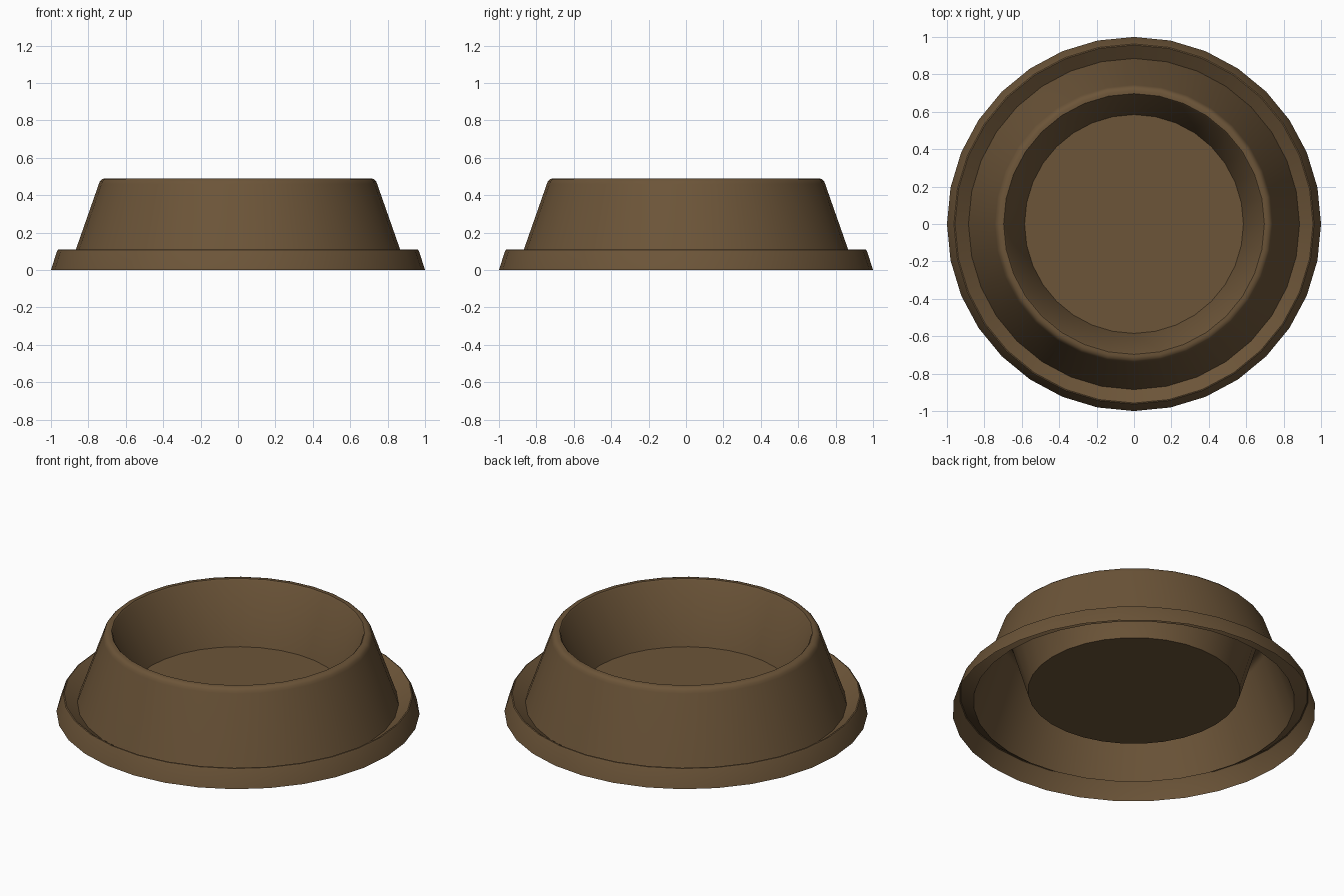
import bpy, bmesh
from math import radians
from mathutils import Vector

if "Cube" in bpy.data.objects:
    bpy.data.objects.remove(bpy.data.objects["Cube"])

SIDES = 32

# Half section of the pressed shell (radius, height), floor centre to foot edge
profile = [
    (0.0, 0.127), (0.585, 0.127),                       # dish floor
    (0.69, 0.482),                                      # inner wall
    (0.697, 0.490), (0.713, 0.490), (0.727, 0.486),     # rounded lip
    (0.738, 0.475), (0.744, 0.460),
    (0.885, 0.058),                                     # outer wall down to groove
    (0.957, 0.110), (0.963, 0.108), (0.968, 0.100),     # raised foot ring
    (1.0, 0.0),
]

# Revolve the section around z
bm = bmesh.new()
verts = [bm.verts.new((r, 0, z)) for r, z in profile]
edges = [bm.edges.new(pair) for pair in zip(verts, verts[1:])]
bmesh.ops.spin(bm, geom=verts + edges, cent=(0, 0, 0), axis=(0, 0, 1),
               angle=radians(360), steps=SIDES, use_merge=False)
bmesh.ops.remove_doubles(bm, verts=bm.verts[:], dist=1e-4)
bmesh.ops.recalc_face_normals(bm, faces=bm.faces[:])

# Make the floor face upward
floor = min(bm.faces, key=lambda f: f.calc_center_median().xy.length)
if floor.normal.dot(Vector((0, 0, 1))) < 0:
    bmesh.ops.reverse_faces(bm, faces=bm.faces[:])

mesh = bpy.data.meshes.new("pet_bowl")
bm.to_mesh(mesh)
bm.free()
bowl = bpy.data.objects.new("pet_bowl", mesh)
bpy.context.collection.objects.link(bowl)

# Brown finish
brown = bpy.data.materials.new("brown")
brown.diffuse_color = (0.15, 0.09, 0.04, 1)
brown.use_nodes = True
brown.node_tree.nodes["Principled BSDF"].inputs["Base Color"].default_value = brown.diffuse_color
mesh.materials.append(brown)

# Smooth shading with sharp creases
bpy.context.view_layer.objects.active = bowl
bowl.select_set(True)
bpy.ops.object.shade_smooth_by_angle(angle=radians(35))
